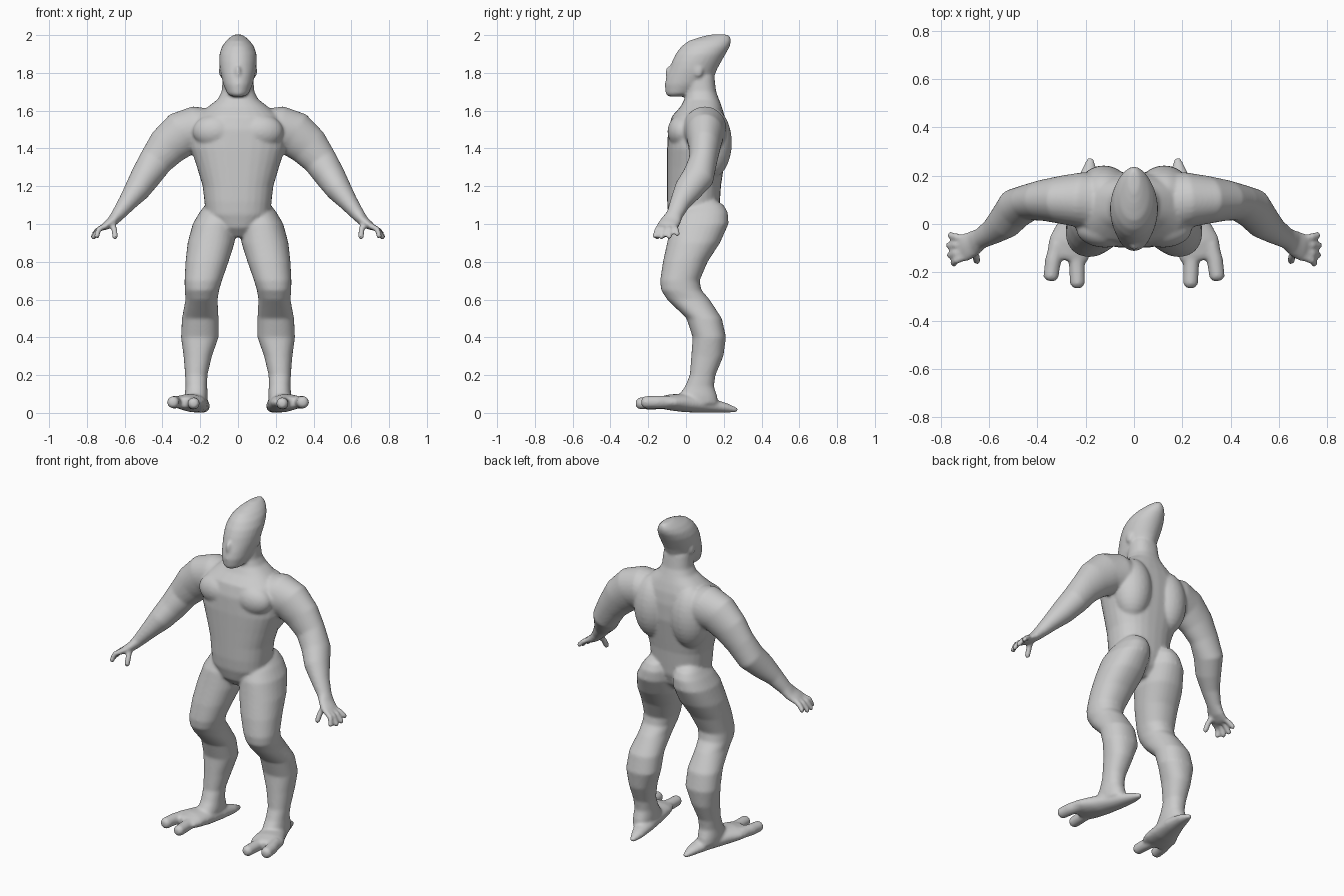
import bpy, bmesh, math
from mathutils import Vector, Matrix

bm = bmesh.new()
SEG = 28


def loft(rings, power=2.0):
    """Skin rings of (centre, axis a, axis b) with closed ends."""
    loops = []
    for c, a, b in rings:
        loop = []
        for i in range(SEG):
            t = 2 * math.pi * i / SEG
            ct, st = math.cos(t), math.sin(t)
            u = math.copysign(abs(ct) ** (2 / power), ct)
            v = math.copysign(abs(st) ** (2 / power), st)
            loop.append(bm.verts.new(c + a * u + b * v))
        loops.append(loop)
    for l0, l1 in zip(loops, loops[1:]):
        for i in range(SEG):
            j = (i + 1) % SEG
            bm.faces.new((l0[i], l0[j], l1[j], l1[i]))
    bm.faces.new(loops[0][::-1])
    bm.faces.new(loops[-1])


def slices(rows, side=1, power=2.0):
    """Horizontal sections: z, x0, x1, y0, y1."""
    loft([(Vector((side * (x0 + x1) / 2, (y0 + y1) / 2, z)),
           Vector(((x1 - x0) / 2, 0, 0)), Vector((0, (y1 - y0) / 2, 0)))
          for z, x0, x1, y0, y1 in rows], power)


def tube(points, side=1, ref=(0, 1, 0)):
    """Limb along a path: x, y, z, radius across, radius along ref."""
    ps = [Vector((side * p[0], p[1], p[2])) for p in points]
    rings = []
    for i, p in enumerate(points):
        t = (ps[min(i + 1, len(ps) - 1)] - ps[max(i - 1, 0)]).normalized()
        r = Vector(ref)
        b = (r - t * r.dot(t)).normalized()
        rings.append((ps[i], t.cross(b) * p[3], b * p[4]))
    loft(rings)


def finger(a, m, e, r, side):
    tip = [e[i] + (e[i] - m[i]) * 0.2 for i in range(3)]
    tube([(*a, r, r), (*m, r, r), (*e, r * .95, r * .95), (*tip, r * .5, r * .5)],
         side, (0.3, 1, 0.2))


def blob(c, r, side=1):
    m = Matrix.Translation((side * c[0], c[1], c[2])) @ Matrix.Diagonal((*r, 1))
    bmesh.ops.create_uvsphere(bm, u_segments=24, v_segments=16, radius=1, matrix=m)


# torso and neck
slices([(z, -w, w, y0, y1) for z, y0, y1, w in [
    (.93, -.03, .10, .05), (.98, -.075, .15, .12), (1.05, -.095, .175, .17),
    (1.12, -.10, .18, .178), (1.2, -.10, .185, .187), (1.3, -.10, .20, .217),
    (1.4, -.10, .215, .25), (1.5, -.095, .215, .25), (1.57, -.075, .205, .22),
    (1.62, -.03, .19, .16), (1.66, -.008, .175, .108), (1.70, .0, .16, .087),
    (1.78, .0, .15, .08)]], power=2.35)

# swept-back head
slices([(z, -w, w, y0, y1) for z, y0, y1, w in [
    (1.675, -.095, .0, .035), (1.69, -.108, .04, .057), (1.74, -.113, .11, .078),
    (1.78, -.103, .15, .088), (1.82, -.087, .165, .096), (1.86, -.074, .187, .099),
    (1.90, -.055, .21, .098), (1.94, -.025, .232, .085), (1.97, .015, .24, .063),
    (1.99, .075, .235, .04), (2.003, .13, .222, .02)]])
blob((0, -.085, 1.80), (.016, .025, .04))

for s in (1, -1):
    # back, chest and ear volumes
    blob((.125, .13, 1.43), (.115, .113, .19), s)
    blob((.12, -.02, 1.49), (.12, .078, .09), s)
    blob((.088, .065, 1.81), (.014, .025, .035), s)

    # leg
    slices([
        (1.125, .06, .15, .06, .16), (1.10, .035, .175, .0, .20),
        (1.06, .015, .205, -.05, .222), (1.0, .008, .24, -.08, .225),
        (.9, .018, .267, -.10, .18), (.8, .05, .278, -.122, .115),
        (.7, .085, .283, -.137, .072), (.65, .10, .282, -.132, .082),
        (.6, .108, .278, -.10, .125), (.5, .103, .297, .003, .19),
        (.4, .103, .302, .035, .212), (.3, .138, .288, .028, .198),
        (.2, .162, .28, .02, .156), (.14, .163, .278, -.005, .148),
        (.09, .16, .282, -.04, .165), (.05, .165, .28, -.05, .17)], s, 2.2)

    # foot and toes
    tube([(.18, .272, .014, .014, .012), (.186, .21, .027, .036, .026),
          (.205, .11, .042, .056, .041), (.235, .0, .052, .076, .049),
          (.262, -.08, .056, .092, .043), (.275, -.13, .055, .088, .033),
          (.28, -.15, .054, .07, .024)], s, (0, 0, 1))
    finger((.315, -.08, .058), (.335, -.15, .057), (.345, -.222, .056), .034, s)
    finger((.245, -.09, .055), (.237, -.17, .05), (.234, -.25, .05), .033, s)

    # arm and palm
    tube([(.15, .09, 1.50, .11, .12), (.22, .10, 1.50, .125, .115),
          (.30, .10, 1.475, .122, .10), (.375, .098, 1.41, .108, .085),
          (.435, .09, 1.335, .09, .075), (.49, .065, 1.25, .08, .085),
          (.535, .01, 1.18, .068, .075), (.585, -.03, 1.115, .05, .055),
          (.635, -.06, 1.05, .036, .044), (.665, -.08, 1.015, .028, .054),
          (.70, -.098, .99, .022, .058), (.718, -.10, .978, .014, .05)], s)

    # fingers and thumb
    for y0, y1, x, z in [(-.062, -.045, .765, .945), (-.088, -.088, .77, .93),
                         (-.114, -.13, .765, .928), (-.138, -.165, .748, .932)]:
        finger((.70, y0, .99), (.738, (y0 + y1) / 2, .972), (x, y1, z), .0155, s)
    finger((.665, -.10, 1.01), (.655, -.135, .97), (.65, -.155, .928), .0165, s)

bmesh.ops.recalc_face_normals(bm, faces=bm.faces)
mesh = bpy.data.meshes.new("body")
bm.to_mesh(mesh)
bm.free()
body = bpy.data.objects.new("body", mesh)
bpy.context.collection.objects.link(body)

# fuse all volumes into one smooth skin
rm = body.modifiers.new("fuse", 'REMESH')
rm.mode = 'VOXEL'
rm.voxel_size = 0.008
rm.use_smooth_shade = True
sm = body.modifiers.new("soften", 'SMOOTH')
sm.factor = 0.5
sm.iterations = 9
